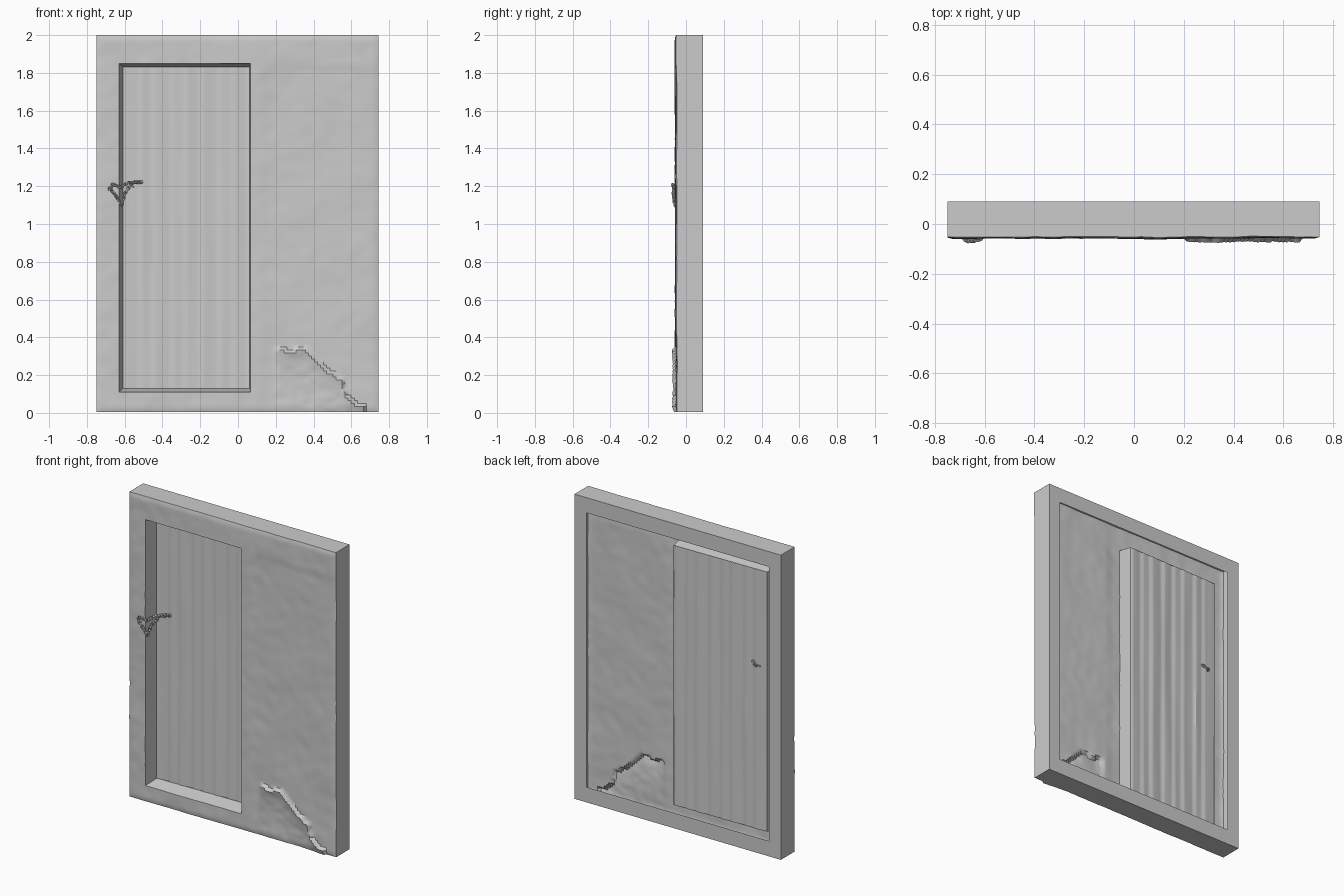
import bpy, bmesh, math, random
from mathutils import Vector, noise

if "Cube" in bpy.data.objects:
    bpy.data.objects.remove(bpy.data.objects["Cube"])

random.seed(4)
X0, X1, Z0, Z1 = -0.75, 0.745, 0.005, 2.0        # outer wall
OX0, OX1, OZ0, OZ1 = -0.63, 0.065, 0.11, 1.85    # doorway
FRONT, BACK = -0.058, 0.09
CRACK = [(0.2, 0.35), (0.27, 0.325), (0.36, 0.34), (0.41, 0.29),
         (0.47, 0.23), (0.55, 0.18), (0.58, 0.08), (0.67, 0.03)]


def steps(stops, size):
    """Evenly divided coordinates that hit every stop."""
    out = [stops[0]]
    for a, b in zip(stops, stops[1:]):
        n = max(1, round((b - a) / size))
        out += [a + (b - a) * i / n for i in range(1, n + 1)]
    return out


def sheet(xs, zs, depth, skip=lambda x, z: False):
    """Grid in the xz plane, pushed in y by depth(x, z)."""
    bm = bmesh.new()
    g = [[bm.verts.new((x, depth(x, z), z)) for z in zs] for x in xs]
    for i in range(len(xs) - 1):
        for j in range(len(zs) - 1):
            if not skip((xs[i] + xs[i + 1]) / 2, (zs[j] + zs[j + 1]) / 2):
                bm.faces.new((g[i][j], g[i + 1][j], g[i + 1][j + 1], g[i][j + 1]))
    bmesh.ops.delete(bm, geom=[v for v in bm.verts if not v.link_faces], context='VERTS')
    return bm


def pull(bm, edges, move):
    """Extrude an edge loop and relocate the new points."""
    geom = bmesh.ops.extrude_edge_only(bm, edges=edges)["geom"]
    for v in geom:
        if isinstance(v, bmesh.types.BMVert):
            v.co = move(v.co)
    return [e for e in geom if isinstance(e, bmesh.types.BMEdge)]


def finish(bm, name, angle=40, normals=True):
    if normals:
        bmesh.ops.recalc_face_normals(bm, faces=bm.faces)
    me = bpy.data.meshes.new(name)
    bm.to_mesh(me)
    bm.free()
    ob = bpy.data.objects.new(name, me)
    bpy.context.collection.objects.link(ob)
    bpy.ops.object.select_all(action='DESELECT')
    ob.select_set(True)
    bpy.context.view_layer.objects.active = ob
    bpy.ops.object.shade_smooth_by_angle(angle=math.radians(angle))
    return ob


def crack_top(x):
    for (xa, za), (xb, zb) in zip(CRACK, CRACK[1:]):
        if xa <= x <= xb:
            return za + (zb - za) * (x - xa) / (xb - xa) + 0.012 * noise.noise((x * 40, 0, 3))
    return -1


def wall_depth(x, z):
    y = FRONT + 0.004 * noise.noise((x * 5, 1.3, z * 4)) + 0.002 * noise.noise((x * 14, 7, z * 14))
    # plaster panel sits slightly behind the frame
    if x > 0.12:
        y += 0.004 * min(1, (x - 0.12) / 0.05) * min(1, max(0, (1.85 - z) / 0.05))
    # softened outer border
    d = min(x - X0, X1 - x, z - Z0, Z1 - z)
    y += 0.006 * max(0, 1 - d / 0.03) ** 2
    # lifted plaster flap below the crack
    t = crack_top(x)
    if z < t:
        y -= 0.021 * math.exp(-(t - z) / 0.09) + 0.003 * noise.noise((x * 30, 5, z * 30))
    return y


def door_plane(x):
    return 0.032 + 0.010 * (x - OX0) / (OX1 - OX0)


# wall: front skin with doorway, sides, and rim on the back
bm = sheet(steps([X0, OX0, OX1, X1], 0.016), steps([Z0, OZ0, OZ1, Z1], 0.016), wall_depth,
           lambda x, z: OX0 < x < OX1 and OZ0 < z < OZ1)
border = [e for e in bm.edges if e.is_boundary]
inner = [e for e in border if all(abs(v.co.x) < 0.7 and 0.05 < v.co.z < 1.95 for v in e.verts)]
outer = [e for e in border if e not in set(inner)]
CX, CZ = (OX0 + OX1) / 2, (OZ0 + OZ1) / 2


def to_door(co):
    x = max(co.x, -0.61) if co.x < CX else min(co.x, 0.062)
    z = min(max(co.z, 0.13), 1.83)
    return Vector((x, door_plane(x), z))


pull(bm, inner, to_door)
side = pull(bm, outer, lambda c: Vector((c.x, BACK, c.z)))
pull(bm, side, lambda c: Vector((c.x * 0.885, BACK, 1.005 + (c.z - 1.005) * 0.9)))
finish(bm, "wall_and_frame")

# door: vertical planks with stepped seams
PLANKS = 8
W = (0.062 + 0.61) / PLANKS


def plank_depth(x, z):
    u = ((x + 0.61) / W) % 1
    return door_plane(x) + 0.007 * (u - 0.5) + 0.004 * noise.noise((x * 12, 2, z * 1.2))


finish(sheet(steps([-0.61, 0.062], W / 6), steps([0.13, 1.83], 0.06), plank_depth), "plank_door", 30)


# chain: interlocked links following a path
def chain(name, pts, link=0.017, wire=0.0035):
    path = [Vector(p) for p in pts]
    bm = bmesh.new()
    k = 0
    for a, b in zip(path, path[1:]):
        n = max(1, round((b - a).length / link))
        q = (b - a).to_track_quat('X', 'Z')
        for i in range(n):
            c = a.lerp(b, (i + 0.5) / n)
            k += 1
            turn = math.radians(45 + 90 * (k % 2) + random.uniform(-15, 15))
            rings = []
            for s in range(12):
                t = math.tau * s / 12
                ring = []
                for m in range(6):
                    p = math.tau * m / 6
                    h, w = 0.013 + wire * math.cos(p), 0.007 + wire * math.cos(p)
                    v = Vector((h * math.cos(t), w * math.sin(t), wire * math.sin(p)))
                    v.yz = (v.y * math.cos(turn) - v.z * math.sin(turn),
                            v.y * math.sin(turn) + v.z * math.cos(turn))
                    ring.append(bm.verts.new(c + q @ v))
                rings.append(ring)
            for s in range(12):
                r0, r1 = rings[s], rings[(s + 1) % 12]
                for m in range(6):
                    bm.faces.new((r0[m], r1[m], r1[(m + 1) % 6], r0[(m + 1) % 6]))
    finish(bm, name, 60)


chain("chain_upper", [(-0.68, -0.06, 1.18), (-0.665, -0.07, 1.21), (-0.62, -0.064, 1.195),
                      (-0.58, -0.02, 1.22), (-0.51, 0.03, 1.22)])
chain("chain_lower", [(-0.68, -0.066, 1.19), (-0.65, -0.068, 1.155), (-0.615, -0.06, 1.10),
                      (-0.60, -0.035, 1.16), (-0.56, 0.01, 1.22), (-0.51, 0.035, 1.225)])
# short loop showing through the back of the door
chain("chain_back_loop", [(-0.51, 0.04, 1.22), (-0.54, 0.048, 1.205), (-0.56, 0.035, 1.2)])
